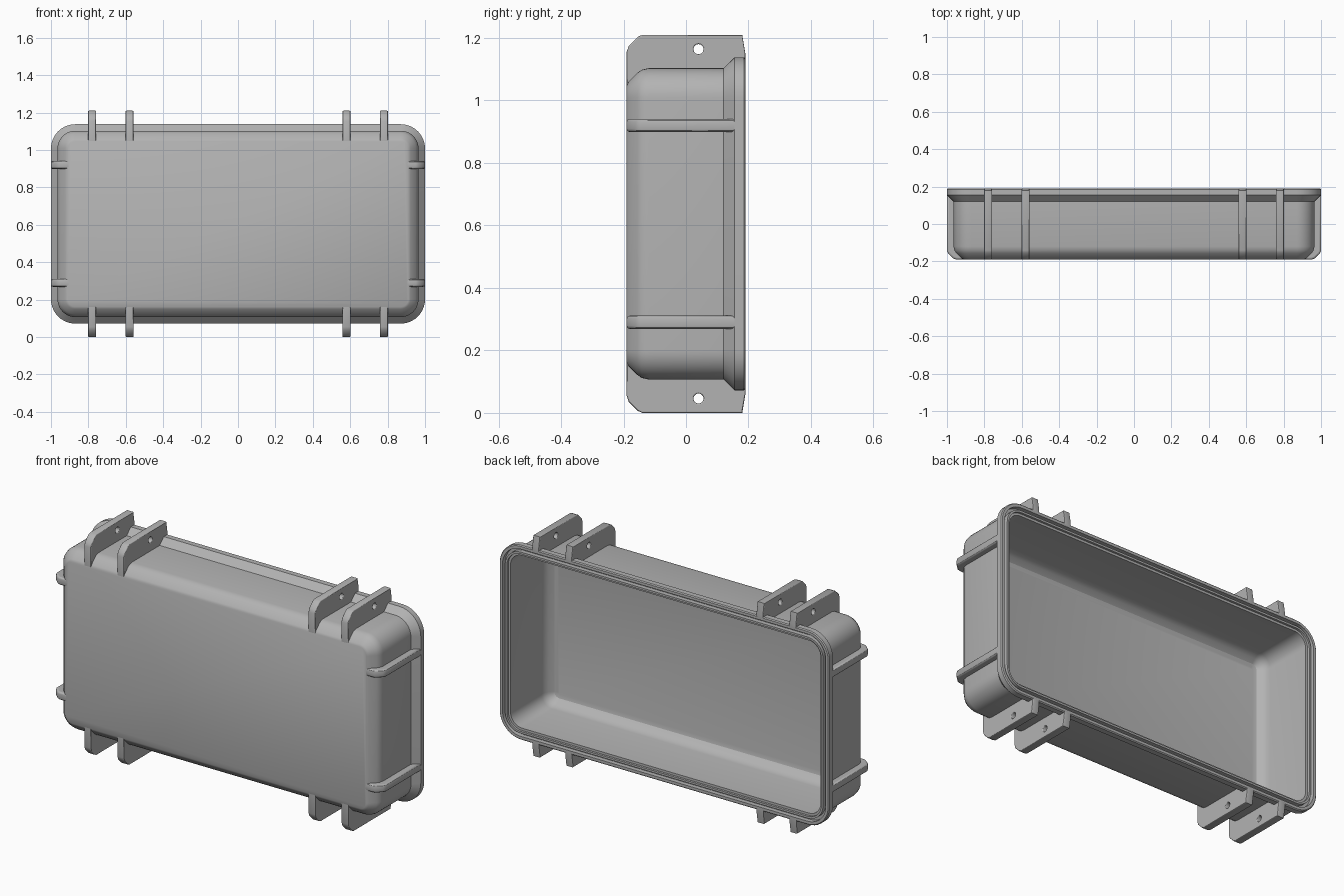
import bpy
import bmesh
from math import sin, cos, pi
from mathutils import Matrix

if "Cube" in bpy.data.objects:
    bpy.data.objects.remove(bpy.data.objects["Cube"])

MID_Z = 0.605          # height of the box centre
HALF_W, HALF_H, CORNER = 1.0, 0.533, 0.13

grey = bpy.data.materials.new("plain grey plastic")
grey.use_nodes = True
grey.diffuse_color = (0.45, 0.45, 0.45, 1)
grey.node_tree.nodes["Principled BSDF"].inputs["Base Color"].default_value = (0.45, 0.45, 0.45, 1)


def select_only(obj):
    bpy.ops.object.select_all(action="DESELECT")
    obj.select_set(True)
    bpy.context.view_layer.objects.active = obj


def rounded_ring(inset, steps=10):
    """Outline of the box, moved inwards, as (x, z) points."""
    r = CORNER - inset
    cx, cz = HALF_W - CORNER, HALF_H - CORNER
    points = []
    for k, (sx, sz) in enumerate([(1, 1), (-1, 1), (-1, -1), (1, -1)]):
        for i in range(steps + 1):
            a = (k + i / steps) * pi / 2
            points.append((sx * cx + r * cos(a), MID_Z + sz * cz + r * sin(a)))
    return points


# Box: outline lofted from the front panel, round the grooved rim, to the inner floor
def build_box():
    outside = [(0.09, -0.19), (0.078, -0.184), (0.05, -0.156), (0.04, -0.142), (0.035, -0.12),
               (0.035, 0.12), (0.0, 0.155), (0.0, 0.185), (0.005, 0.19)]
    rim = [(0.02, 0.19), (0.02, 0.165), (0.036, 0.165), (0.036, 0.19),
           (0.047, 0.19), (0.047, 0.178), (0.06, 0.178)]
    inside = [(0.065, -0.085), (0.069, -0.105), (0.08, -0.125), (0.1, -0.145), (0.12, -0.15)]
    bm = bmesh.new()
    rings = []
    for inset, y in outside + rim + inside:
        rings.append([bm.verts.new((x, y, z)) for x, z in rounded_ring(inset)])
    for a, b in zip(rings, rings[1:]):
        for i in range(len(a)):
            j = (i + 1) % len(a)
            bm.faces.new((a[i], a[j], b[j], b[i]))
    bm.faces.new(rings[0])
    bm.faces.new(rings[-1])
    bmesh.ops.remove_doubles(bm, verts=bm.verts, dist=0.0001)
    bmesh.ops.recalc_face_normals(bm, faces=bm.faces)
    mesh = bpy.data.meshes.new("open_box")
    bm.to_mesh(mesh)
    bm.free()
    mesh.materials.append(grey)
    obj = bpy.data.objects.new("open_box", mesh)
    bpy.context.collection.objects.link(obj)
    select_only(obj)
    bpy.ops.object.shade_smooth_by_angle(angle=pi / 6)


# Flat plate with soft edges, from closed outlines in its own plane
def plate(name, outlines, thickness, bevel, matrix):
    curve = bpy.data.curves.new(name, "CURVE")
    curve.dimensions = "2D"
    curve.fill_mode = "BOTH"
    curve.extrude = thickness / 2 - bevel
    curve.bevel_depth = bevel
    curve.bevel_resolution = 2
    curve.offset = -bevel
    for outline in outlines:
        spline = curve.splines.new("POLY")
        spline.points.add(len(outline) - 1)
        for point, (u, v) in zip(spline.points, outline):
            point.co = (u, v, 0, 1)
        spline.use_cyclic_u = True
    curve.materials.append(grey)
    obj = bpy.data.objects.new(name, curve)
    obj.matrix_world = matrix
    bpy.context.collection.objects.link(obj)
    select_only(obj)
    bpy.ops.object.convert(target="MESH")
    bpy.ops.object.shade_smooth_by_angle(angle=pi / 6)


build_box()

# Hinge and latch lugs: drilled plates above and below, in pairs
lug = [(-0.19, 1.04), (-0.12, 1.085), (0.12, 1.085), (0.15, 1.125), (0.19, 1.125),
       (0.19, 1.15), (0.18, 1.21), (-0.14, 1.21), (-0.155, 1.203), (-0.183, 1.175), (-0.19, 1.155)]
hole = [(0.04 + 0.016 * cos(i * pi / 12), 1.164 + 0.016 * sin(i * pi / 12)) for i in range(24)]
lug_axes = Matrix(((0, 0, 1, 0), (1, 0, 0, 0), (0, 1, 0, 0), (0, 0, 0, 1)))
for x in (-0.78, -0.58, 0.58, 0.78):
    side = "left" if x > 0 else "right"
    place = Matrix.Translation((x, 0, 0)) @ lug_axes
    plate(f"upper_lug_{side}", [lug, hole[::-1]], 0.042, 0.004, place)
    flipped = [[(y, 2 * MID_Z - z) for y, z in o][::-1] for o in (lug, hole[::-1])]
    plate(f"lower_lug_{side}", flipped, 0.042, 0.004, place)

# Stiffening ribs: horizontal plates wrapped round both ends of the box
rib = [(0.905, -0.19), (0.95, -0.19), (0.965, -0.185), (0.992, -0.16), (1.0, -0.145),
       (1.0, 0.156), (0.985, 0.156), (0.955, 0.12), (0.955, -0.12)]
for z in (MID_Z - 0.315, MID_Z + 0.315):
    place = Matrix.Translation((0, 0, z))
    plate("rib_left", [rib], 0.042, 0.01, place)
    plate("rib_right", [[(-x, y) for x, y in rib][::-1]], 0.042, 0.01, place)
